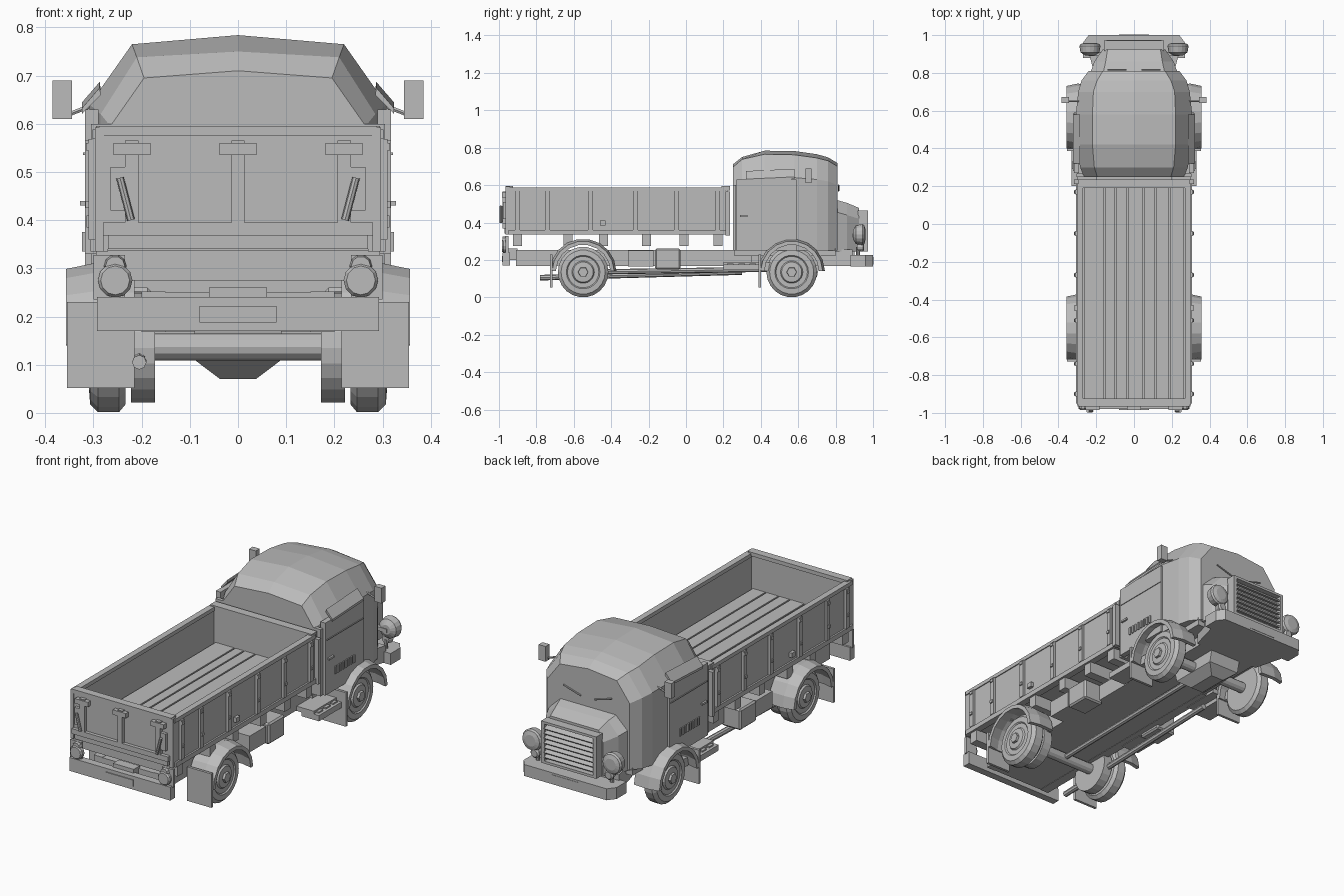
import bpy, bmesh, math
from mathutils import Vector

if "Cube" in bpy.data.objects:
    bpy.data.objects.remove(bpy.data.objects["Cube"])

grey = bpy.data.materials.new("plain_grey")
grey.use_nodes = True
grey.diffuse_color = (0.5, 0.5, 0.5, 1)
grey.node_tree.nodes["Principled BSDF"].inputs["Base Color"].default_value = (0.5, 0.5, 0.5, 1)


def finish(name, bm, mirror):
    bmesh.ops.recalc_face_normals(bm, faces=bm.faces)
    mesh = bpy.data.meshes.new(name)
    bm.to_mesh(mesh)
    bm.free()
    mesh.materials.append(grey)
    ob = bpy.data.objects.new(name, mesh)
    bpy.context.collection.objects.link(ob)
    if mirror:
        ob.modifiers.new("mirror", "MIRROR").use_mirror_merge = False
    return ob


def loft(name, rings, mirror=False):
    """Skin a list of closed rings and cap both ends."""
    bm = bmesh.new()
    loops = [[bm.verts.new(p) for p in ring] for ring in rings]
    n = len(loops[0])
    for a, b in zip(loops, loops[1:]):
        for i in range(n):
            j = (i + 1) % n
            bm.faces.new((a[i], a[j], b[j], b[i]))
    bm.faces.new(loops[0])
    bm.faces.new(loops[-1])
    return finish(name, bm, mirror)


def box(name, x, y, z, mirror=False, bevel=0):
    ring = lambda h: [(x[0], y[0], h), (x[1], y[0], h), (x[1], y[1], h), (x[0], y[1], h)]
    ob = loft(name, [ring(z[0]), ring(z[1])], mirror)
    if bevel:
        mod = ob.modifiers.new("bevel", "BEVEL")
        mod.width, mod.segments = bevel, 1
    return ob


def prism(name, outline, x, mirror=False):
    """Extrude a (y, z) outline along x."""
    return loft(name, [[(h, *p) for p in outline] for h in x], mirror)


def lathe(name, profile, start, axis, sides=20, mirror=False):
    """Turn (distance, radius) pairs around an axis leaving the start point."""
    turn = Vector(axis).to_track_quat("Z", "Y")
    rings = []
    for d, r in profile:
        rings.append([Vector(start) + turn @ Vector((r * math.cos(2 * math.pi * i / sides),
                      r * math.sin(2 * math.pi * i / sides), d)) for i in range(sides)])
    return loft(name, rings, mirror)


def rod(name, a, b, r, mirror=False, sides=8):
    axis = Vector(b) - Vector(a)
    return lathe(name, [(0, r), (axis.length, r)], a, axis, sides, mirror)


# Cab shell: half width, corner x, corner z and crown z at each station
stations = [(.25, .265, .595, .195, .695, .71), (.30, .285, .62, .21, .738, .75),
            (.42, .308, .64, .22, .765, .784), (.58, .308, .64, .22, .762, .782),
            (.70, .295, .63, .215, .745, .765), (.76, .278, .62, .195, .73, .748),
            (.81, .24, .60, .165, .70, .718)]
rings = []
for y, w, shoulder, cx, cz, top in stations:
    half = [(w, .25), (w, shoulder), (cx, cz)]
    rings.append([(a, y, b) for a, b in half] + [(0, y, top)]
                 + [(-a, y, b) for a, b in reversed(half)])
loft("cab_shell", rings)

# Doors, window visor and side details
box("door", (.29, .318), (.27, .59), (.25, .63), True)
box("door_rear_pillar", (.26, .305), (.25, .268), (.25, .6), True)
rings = []
for y, z in ((.32, 0), (.58, .012)):
    rings.append([(.285, y, z + .66), (.324, y, z + .62), (.324, y, z + .632), (.287, y, z + .675)])
loft("window_visor", rings, True)
box("door_handle", (.318, .328), (.29, .33), (.43, .44), True)
box("door_moulding", (.318, .322), (.28, .585), (.535, .54), True)
for i in range(8):
    y = .345 + i * .022
    box("door_vent", (.316, .324), (y, y + .011), (.335, .375), True)

# Hood and grille
rings = []
for y, w, shoulder, tw, top in ((.79, .235, .46, .165, .525), (.86, .21, .44, .15, .505),
                                (.925, .165, .42, .14, .478)):
    half = [(w, .245), (w, shoulder), (tw, top)]
    rings.append([(a, y, b) for a, b in half] + [(-a, y, b) for a, b in reversed(half)])
loft("hood", rings)
box("grille_panel", (-.155, .155), (.915, .945), (.25, .46))
box("grille_side", (.142, .16), (.92, .972), (.245, .465), True)
for z in (.245, .452):
    box("grille_rail", (-.15, .15), (.92, .972), (z, z + .013))
for i in range(7):
    z = .273 + i * .025
    prism("grille_slat", [(.94, z + .01), (.97, z), (.974, z + .006), (.944, z + .018)], (-.145, .145))
rod("wiper", (.04, .816, .57), (.14, .816, .60), .004, True, 6)

# Headlights and small lamps
lathe("headlight", [(0, .025), (.015, .05), (.05, .056), (.06, .05), (.066, .03)],
      (.233, .893, .335), (0, 1, 0), 16, True)
box("headlight_bar", (.15, .24), (.89, .91), (.32, .34), True)
lathe("marker_lamp", [(0, .02), (.03, .026), (.038, .018)], (.215, .915, .27), (0, 1, 0), 12, True)
rod("lamp_post", (.215, .92, .2), (.215, .92, .27), .01, True)

# Front bumper
outline = [(.27, .88), (.27, .96), (.24, 1), (-.24, 1), (-.27, .96), (-.27, .88)]
loft("front_bumper", [[(x, y, z) for x, y in outline] for z in (.165, .225)])
box("front_plate", (-.08, .08), (.992, 1.002), (.175, .215))
outline = [(.235, .89), (.19, .72), (-.19, .72), (-.235, .89)]
loft("front_tray", [[(x, y, z) for x, y in outline] for z in (.168, .255)])
box("cab_floor", (-.25, .25), (.26, .8), (.22, .26))

# Mirrors
box("mirror", (.345, .385), (.64, .672), (.61, .69), True)
rod("mirror_arm", (.285, .65, .645), (.35, .65, .62), .005, True, 6)

# Load bed
box("bed_floor", (-.29, .29), (-.95, .21), (.345, .39))
edges = [-.27, -.155, -.1, -.035, .05, .115, .19, .27]
for a, b in zip(edges, edges[1:]):
    box("floor_plank", (a + .004, b - .004), (-.94, .2), (.385, .402))
box("side_board", (.275, .297), (-.95, .215), (.35, .58), True)
box("side_top_rail", (.27, .302), (-.955, .215), (.568, .588), True)
box("side_bottom_rail", (.27, .306), (-.95, .21), (.335, .36), True)
box("bed_front_board", (-.29, .29), (.195, .222), (.345, .59))
box("bed_front_rail", (-.295, .295), (.19, .235), (.57, .595))
box("bed_corner_post", (.288, .318), (.212, .235), (.33, .565), True)
box("bed_rear_post", (.278, .297), (-.965, -.94), (.335, .592), True)
for y in (-.9, -.74, -.51, -.27, -.05, .17):
    box("side_stake", (.29, .31), (y - .013, y + .013), (.36, .568), True)
    box("stake_latch", (.3, .317), (y - .008, y + .008), (.425, .44), True)
    box("stake_latch", (.3, .315), (y - .01, y + .01), (.545, .56), True)
box("side_lock", (.29, .314), (-.46, -.43), (.385, .41), True)

# Bed cross beams
for y in (-.9, -.63, -.44, -.21, -.01, .17):
    box("bed_cross_beam", (-.295, .295), (y - .024, y + .024), (.275, .338))

# Tailgate and its fittings
box("tailgate", (-.285, .285), (-.962, -.935), (.385, .595))
box("tailgate_top_rail", (-.288, .288), (-.966, -.925), (.575, .595))
box("rear_sill", (-.28, .28), (-.98, -.94), (.368, .395))
box("rear_lower_sill", (-.27, .27), (-.97, -.93), (.34, .37))
for x in (-.22, 0, .22):
    box("gate_stake", (x - .014, x + .014), (-.98, -.96), (.39, .565))
    box("gate_hinge", (x - .038, x + .038), (-.985, -.96), (.535, .56))
box("gate_latch_plate", (.215, .265), (-.978, -.96), (.42, .51), True)
rod("gate_latch_handle", (.222, -.99, .4), (.245, -.99, .488), .008, True)

# Rear bumper and lamps
box("rear_bumper", (-.293, .293), (-.98, -.94), (.17, .24))
box("rear_plate", (-.08, .08), (-.985, -.975), (.188, .222))
lathe("rear_lamp", [(0, .03), (.008, .036), (.025, .036)], (.255, -.985, .275), (0, 1, 0), 12, True)
lathe("rear_upper_lamp", [(0, .02), (.018, .024)], (.255, -.98, .305), (0, 1, 0), 10, True)
box("rear_lamp_bracket", (.235, .3), (-.965, -.95), (.235, .328), True)

# Chassis
box("chassis_frame", (-.17, .17), (-.91, .9), (.17, .25))
box("frame_rail", (.15, .2), (-.91, .35), (.168, .252), True)
box("tow_bracket", (-.06, .06), (-.95, -.9), (.2, .26))
box("side_box", (.18, .285), (-.31, -.175), (.165, .25), True)
box("storage_box", (.18, .295), (-.165, -.03), (.15, .26), True, .008)
box("step_bracket", (.18, .3), (.2, .4), (.165, .19), True)
box("cab_step", (.23, .33), (.2, .4), (.145, .175), True)
box("step_side", (.25, .3), (.4, .53), (.14, .185), True)
for y in (.22, .28, .34):
    box("step_tread", (.25, .315), (y, y + .035), (.17, .182), True)

# Axles, oil pan, drive shaft and exhaust
for y in (-.55, .565):
    rod("axle", (-.26, y, .137), (.26, y, .137), .028, False, 12)
rings = []
for z, w, back, front in ((.2, .09, .42, .72), (.11, .09, .44, .7), (.07, .037, .49, .65)):
    rings.append([(-w, back, z), (w, back, z), (w, front, z), (-w, front, z)])
loft("oil_pan", rings)
rod("drive_shaft", (0, -.55, .135), (0, .45, .15), .014)
rod("exhaust_pipe", (-.205, -.78, .105), (-.205, .3, .135), .015)

# Wheels, fenders and mud flaps
tyre = [(0, .05), (0, .118), (.014, .135), (.058, .135), (.074, .118), (.076, .09),
        (.070, .084), (.070, .06), (.078, .054), (.08, .03)]
arc = [math.radians(2 + 176 * i / 9) for i in range(10)]
for place, y in (("rear", -.55), ("front", .565)):
    lathe(place + "_wheel", tyre, (.233, y, .135), (1, 0, 0), 22, True)
    lathe(place + "_hub", [(0, .028), (.015, .026)], (.31, y, .135), (1, 0, 0), 6, True)
    rings = [[(x, y + r * math.cos(a), .135 + r * math.sin(a))
              for r, seq in ((outer, arc), (outer - .02, arc[::-1])) for a in seq]
             for x, outer in ((.215, .174), (.3, .178), (.357, .166))]
    loft(place + "_fender", rings, True)
    box(place + "_mud_flap", (.215, .355), (y - .178, y - .164), (.052, .23), True)
lathe("rear_inner_wheel", [(0, .05), (0, .115), (.05, .115), (.05, .05)],
      (.172, -.55, .135), (1, 0, 0), 22, True)
